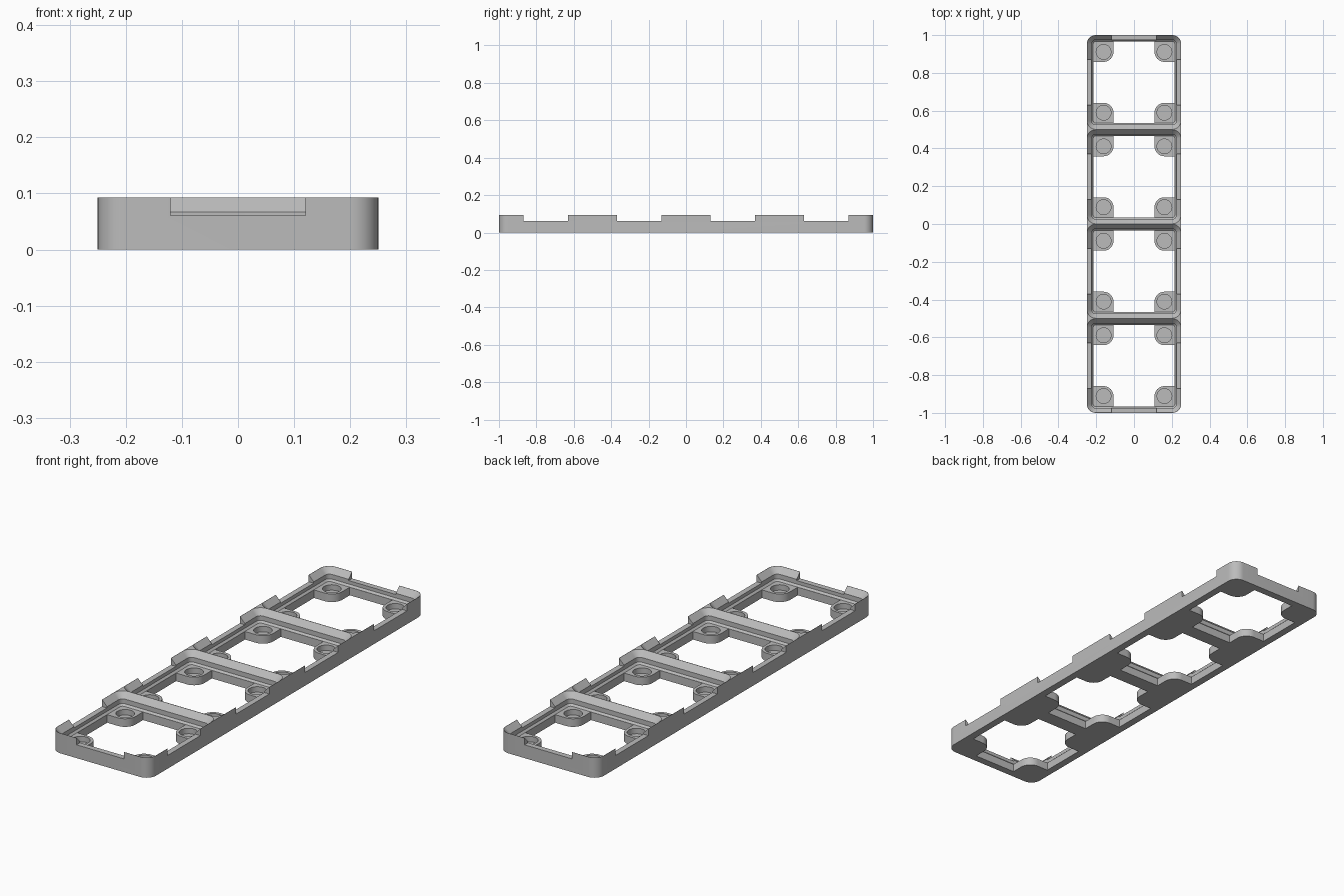
import bpy, bmesh
from math import sin, cos, pi
from mathutils import Vector

if "Cube" in bpy.data.objects:
    bpy.data.objects.remove(bpy.data.objects["Cube"], do_unlink=True)

HEIGHT, FLOOR = 0.0923, 0.037        # overall height, socket floor
HALF, CORNER = 0.25, 0.0476          # half a cell, outer corner radius
PAD, MAGNET, HOLE = 0.1085, 0.161, 0.039
NOTCH, NOTCH_Z = 0.12, 0.061
CELLS = [-0.75, -0.25, 0.25, 0.75]   # cell centres along y


def arc(cx, cy, r, start, end, steps=12):
    return [(cx + r * cos(start + (end - start) * i / steps),
             cy + r * sin(start + (end - start) * i / steps)) for i in range(steps + 1)]


def rounded_rect(hx, hy, r):
    pts = []
    for k, (sx, sy) in enumerate([(1, 1), (-1, 1), (-1, -1), (1, -1)]):
        pts += arc(sx * (hx - r), sy * (hy - r), r, k * pi / 2, (k + 1) * pi / 2)
    return pts


def loft(bm, rings, y=0.0):
    """Closed solid through (outline, z) rings."""
    rows = [[bm.verts.new((px, py + y, z)) for px, py in outline] for outline, z in rings]
    n = len(rows[0])
    for low, high in zip(rows, rows[1:]):
        for i in range(n):
            j = (i + 1) % n
            bm.faces.new((low[i], low[j], high[j], high[i]))
    bm.faces.new(rows[0][::-1])
    bm.faces.new(rows[-1])


def box(bm, lo, hi):
    lo, hi = Vector(lo), Vector(hi)
    made = bmesh.ops.create_cube(bm, size=1)["verts"]
    bmesh.ops.scale(bm, vec=hi - lo, verts=made)
    bmesh.ops.translate(bm, vec=(lo + hi) / 2, verts=made)


def make_object(name, bm):
    bmesh.ops.recalc_face_normals(bm, faces=bm.faces)
    mesh = bpy.data.meshes.new(name)
    bm.to_mesh(mesh)
    bm.free()
    ob = bpy.data.objects.new(name, mesh)
    bpy.context.collection.objects.link(ob)
    return ob


# Solid rounded block
bm = bmesh.new()
outer = rounded_rect(HALF, 1.0, CORNER)
loft(bm, [(outer, 0), (outer, HEIGHT)])
frame = make_object("grid_base_frame", bm)

# Stepped sockets: small chamfer, straight wall, large chamfer to a thin rim
bm = bmesh.new()
steps = [(0.034, FLOOR), (0.0256, 0.0454), (0.0256, 0.0667), (0.001, HEIGHT), (0.001, 0.12)]
for y in CELLS:
    loft(bm, [(rounded_rect(HALF - d, HALF - d, CORNER - d), z) for d, z in steps], y)
sockets = make_object("socket_cutter", bm)

# Floor openings that leave a round-cornered magnet pad in each corner
quarter = [(0.2155, PAD)] + arc(MAGNET, MAGNET, MAGNET - PAD, -pi / 2, -pi) + [(PAD, 0.2155)]
opening = []
for k in range(4):
    c, s = round(cos(k * pi / 2)), round(sin(k * pi / 2))
    opening += [(c * px - s * py, s * px + c * py) for px, py in quarter]
bm = bmesh.new()
for y in CELLS:
    loft(bm, [(opening, -0.05), (opening, 0.05)], y)
openings = make_object("opening_cutter", bm)

# Blind magnet holes
bm = bmesh.new()
for y in CELLS:
    for sx in (-1, 1):
        for sy in (-1, 1):
            circle = arc(sx * MAGNET, sy * MAGNET, HOLE, 0, 2 * pi, 40)[:-1]
            loft(bm, [(circle, 0.012), (circle, 0.05)], y)
holes = make_object("magnet_hole_cutter", bm)

# Notches in the outer walls: two per cell, one at each end
bm = bmesh.new()
for side in (-1, 1):
    x0, x1 = sorted((side * 0.2, side * 0.3))
    for y in CELLS:
        box(bm, (x0, y - NOTCH, NOTCH_Z), (x1, y + NOTCH, 0.15))
    y0, y1 = sorted((side * 0.95, side * 1.05))
    box(bm, (-NOTCH, y0, NOTCH_Z), (NOTCH, y1, 0.15))
notches = make_object("notch_cutter", bm)

# Cut everything and bake the result
cutters = [sockets, openings, holes, notches]
for cutter in cutters:
    cutter.hide_render = True
    mod = frame.modifiers.new(cutter.name, "BOOLEAN")
    mod.operation, mod.solver, mod.object = "DIFFERENCE", "EXACT", cutter
baked = bpy.data.meshes.new_from_object(
    frame.evaluated_get(bpy.context.evaluated_depsgraph_get()))
frame.modifiers.clear()
frame.data = baked
for cutter in cutters:
    bpy.data.objects.remove(cutter, do_unlink=True)

# Plain grey plastic
grey = bpy.data.materials.new("plain_grey")
grey.use_nodes = True
colour = (0.5, 0.5, 0.5, 1)
grey.diffuse_color = colour
grey.node_tree.nodes["Principled BSDF"].inputs["Base Color"].default_value = colour
baked.materials.clear()
baked.materials.append(grey)

bpy.ops.object.select_all(action="DESELECT")
frame.select_set(True)
bpy.context.view_layer.objects.active = frame
bpy.ops.object.shade_smooth_by_angle()
